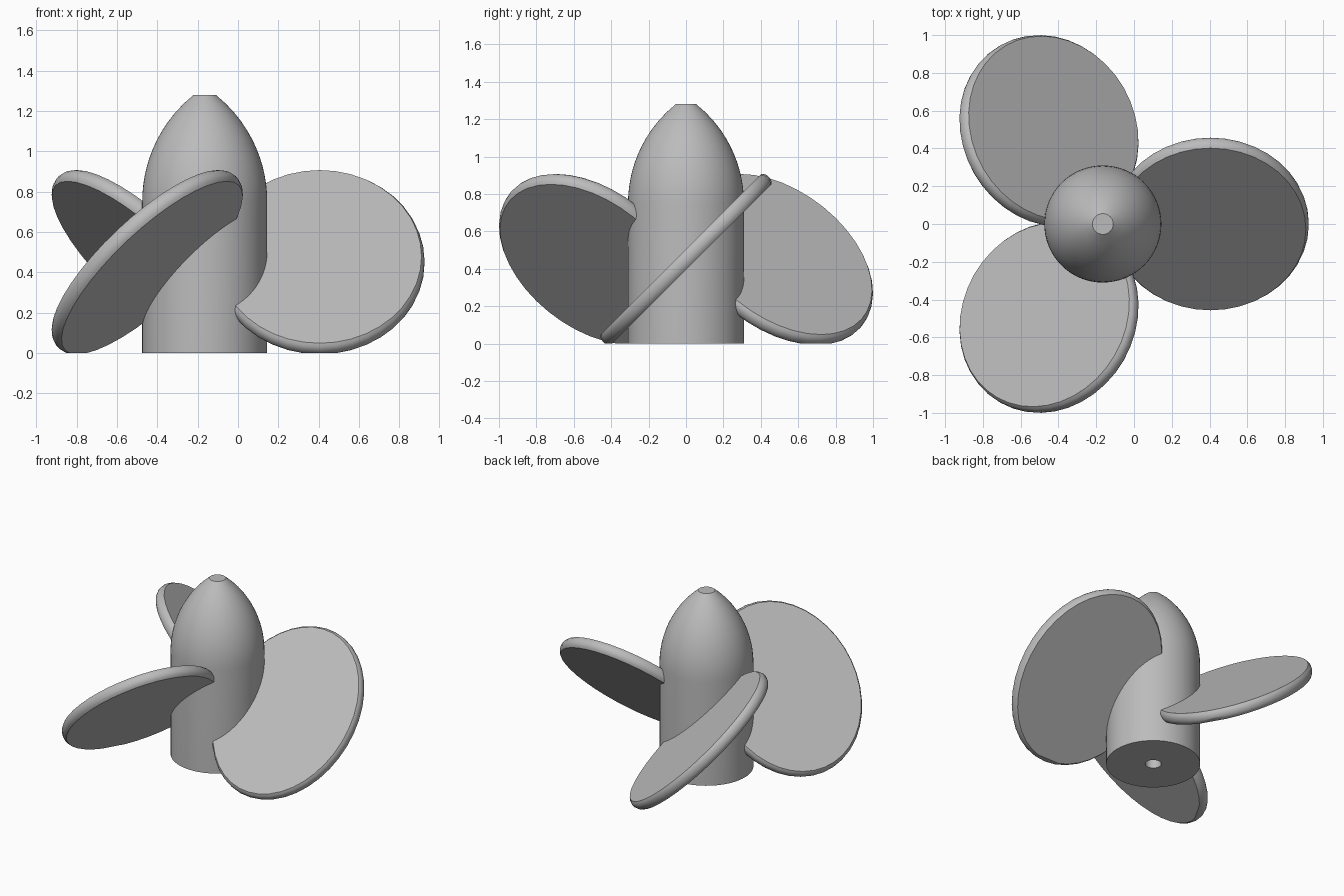
import bpy, bmesh
from math import sin, cos, pi, sqrt, radians
from mathutils import Matrix

AXIS_X = -0.165          # shaft position
HUB_R, TIP_R = 0.31, 0.055
SHOULDER, TOP = 0.75, 1.28

cube = bpy.data.objects.get("Cube")
if cube:
    bpy.data.objects.remove(cube, do_unlink=True)

grey = bpy.data.materials.new("plain grey")
grey.use_nodes = True
colour = (0.5, 0.5, 0.5, 1)
grey.diffuse_color = colour
grey.node_tree.nodes["Principled BSDF"].inputs["Base Color"].default_value = colour


def add_object(name, bm):
    bmesh.ops.recalc_face_normals(bm, faces=bm.faces)
    mesh = bpy.data.meshes.new(name)
    bm.to_mesh(mesh)
    bm.free()
    mesh.materials.append(grey)
    obj = bpy.data.objects.new(name, mesh)
    bpy.context.collection.objects.link(obj)
    bpy.ops.object.select_all(action='DESELECT')
    obj.select_set(True)
    bpy.context.view_layer.objects.active = obj
    bpy.ops.object.shade_smooth_by_angle(angle=radians(32))
    return obj


def loft(bm, rings, count):
    """Skin a list of (x radius, y radius, height) ellipses and cap both ends."""
    loops = [[bm.verts.new((rx * cos(2 * pi * i / count), ry * sin(2 * pi * i / count), z))
              for i in range(count)] for rx, ry, z in rings]
    for a, b in zip(loops, loops[1:]):
        for i in range(count):
            j = (i + 1) % count
            bm.faces.new((a[i], a[j], b[j], b[i]))
    return loops


# Hub: straight barrel, arched nose with a flat tip, blind shaft hole below
drop, rise = HUB_R - TIP_R, TOP - SHOULDER
arc = (rise ** 2 + drop ** 2) / (2 * drop)
profile = [(0.053, 1.0), (0.053, 0), (HUB_R, 0)]
for k in range(13):
    h = rise * k / 12
    profile.append((HUB_R - arc + sqrt(arc ** 2 - h ** 2), SHOULDER + h))
bm = bmesh.new()
loops = loft(bm, [(r, r, z) for r, z in profile], 64)
bm.faces.new(loops[0])
bm.faces.new(loops[-1])
bmesh.ops.translate(bm, verts=bm.verts, vec=(AXIS_X, 0, 0))
add_object("hub", bm)

# Blades: rounded elliptical discs pitched 45 degrees and trimmed at the base
edge = [(0.505, 0.607, 0.039), (0.515, 0.619, 0.026), (0.52, 0.625, 0.01)]
rings = [(x, y, -z) for x, y, z in edge] + edge[::-1]
for n, name in enumerate(("left_blade", "rear_blade", "front_blade")):
    bm = bmesh.new()
    loops = loft(bm, rings, 40)
    bm.faces.new(loops[0])
    bm.faces.new(loops[-1])
    pose = (Matrix.Translation((AXIS_X, 0, 0)) @ Matrix.Rotation(2 * pi * n / 3, 4, 'Z')
            @ Matrix.Translation((0.57, 0, 0.45)) @ Matrix.Rotation(pi / 4, 4, 'X'))
    bmesh.ops.transform(bm, matrix=pose, verts=bm.verts)
    cut = bmesh.ops.bisect_plane(bm, geom=bm.verts[:] + bm.edges[:] + bm.faces[:],
                                 plane_co=(0, 0, 0), plane_no=(0, 0, 1), clear_inner=True)
    rim = [e for e in cut["geom_cut"] if isinstance(e, bmesh.types.BMEdge)]
    bmesh.ops.holes_fill(bm, edges=rim)
    add_object(name, bm)
